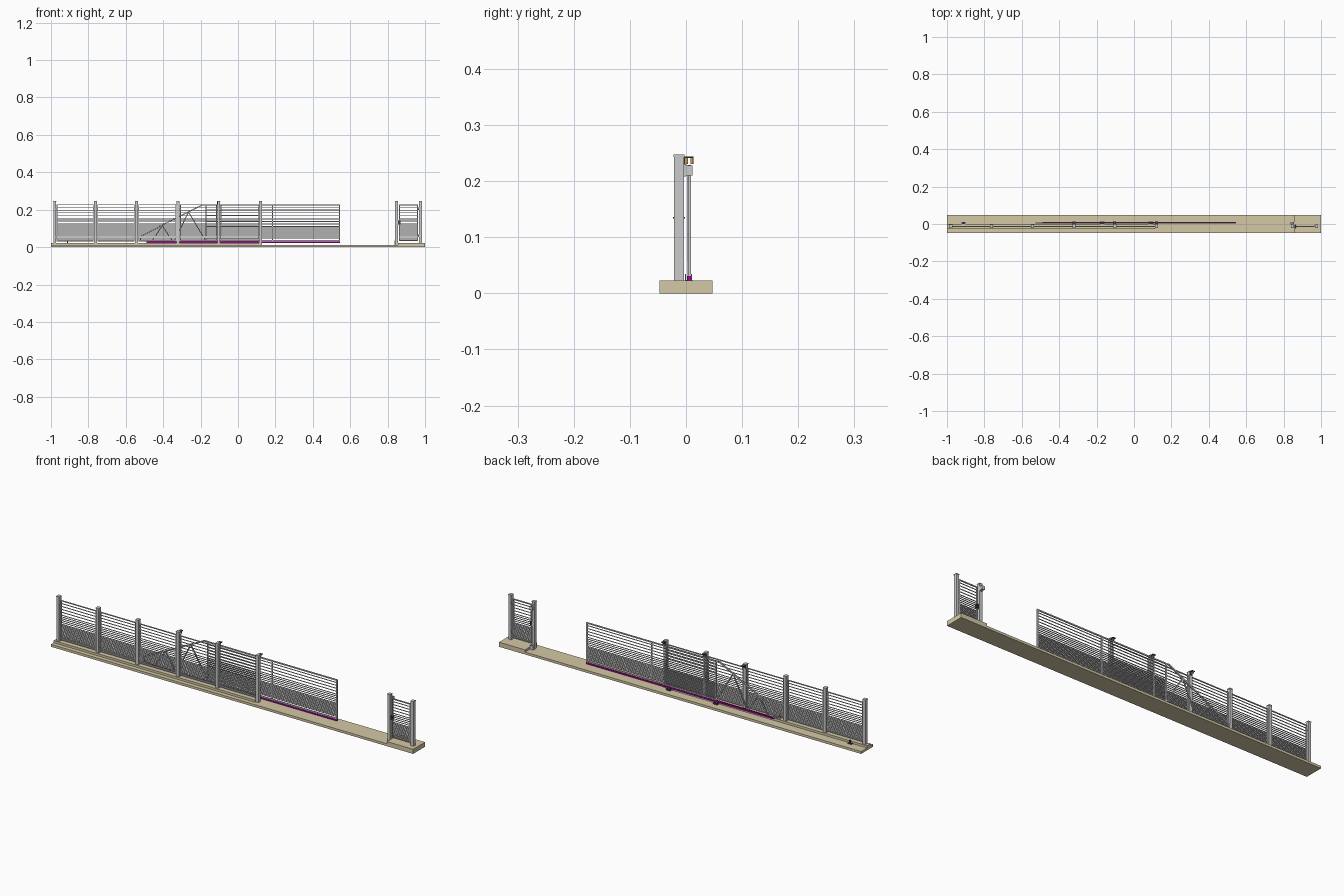
import bpy, bmesh, math
from mathutils import Vector, Matrix

if "Cube" in bpy.data.objects:
    bpy.data.objects.remove(bpy.data.objects["Cube"])


def mat(name, rgb):
    m = bpy.data.materials.new(name)
    m.diffuse_color = (*rgb, 1)
    m.use_nodes = True
    m.node_tree.nodes["Principled BSDF"].inputs["Base Color"].default_value = m.diffuse_color
    return m


SAND = mat("sand_concrete", (0.66, 0.58, 0.38))
MAGENTA = mat("magenta_rail", (0.35, 0.0, 0.3))
DARK = mat("dark_metal", (0.06, 0.05, 0.1))
ORANGE = mat("orange_roller", (0.75, 0.35, 0.05))


def finish(name, bm, m=None):
    bmesh.ops.recalc_face_normals(bm, faces=bm.faces)
    me = bpy.data.meshes.new(name)
    bm.to_mesh(me)
    bm.free()
    ob = bpy.data.objects.new(name, me)
    bpy.context.collection.objects.link(ob)
    if m:
        me.materials.append(m)
    return ob


def add_box(bm, x0, x1, y0, y1, z0, z1):
    mx = Matrix.Translation(((x0 + x1) / 2, (y0 + y1) / 2, (z0 + z1) / 2))
    bmesh.ops.create_cube(bm, size=1, matrix=mx @ Matrix.Diagonal((x1 - x0, y1 - y0, z1 - z0, 1)))


def boxes(name, specs, m=None):
    bm = bmesh.new()
    for s in specs:
        add_box(bm, *s)
    return finish(name, bm, m)


def cylinder(name, c, r, h, axis="Z", m=None):
    bm = bmesh.new()
    rot = {"Z": Matrix(), "Y": Matrix.Rotation(math.pi / 2, 4, "X")}[axis]
    bmesh.ops.create_cone(bm, cap_ends=True, segments=16, radius1=r, radius2=r, depth=h,
                          matrix=Matrix.Translation(c) @ rot)
    ob = finish(name, bm, m)
    for p in ob.data.polygons:
        p.use_smooth = len(p.vertices) == 4
    return ob


def strut(name, a, b, y, w):
    # square bar between two (x, z) points
    a, b = Vector((a[0], y, a[1])), Vector((b[0], y, b[1]))
    d = b - a
    bm = bmesh.new()
    rot = Matrix.Rotation(-math.atan2(d.z, d.x), 4, "Y")
    bmesh.ops.create_cube(bm, size=1, matrix=Matrix.Translation((a + b) / 2) @ rot
                          @ Matrix.Diagonal((d.length, w, w, 1)))
    return finish(name, bm)


def infill(name, x0, x1, y, z0, z1, f=0.004):
    # framed panel: slats are wide apart at the top and dense at the bottom
    hy = 0.0025
    specs = [(x0, x1, y - hy, y + hy, z1 - f, z1), (x0, x1, y - hy, y + hy, z0, z0 + f),
             (x0, x0 + f, y - hy, y + hy, z0 + f, z1 - f), (x1 - f, x1, y - hy, y + hy, z0 + f, z1 - f)]
    z = z1 - 0.016
    while z > z0 + f + 0.003:
        specs.append((x0 + f, x1 - f, y - 0.0015, y + 0.0015, z - 0.0015, z + 0.0015))
        t = (z - z0) / (z1 - z0)
        z -= 0.0055 if t < 0.4 else (0.009 if t < 0.68 else 0.0145)
    return boxes(name, specs)


# Ground slab, fence kerb and raised end block
boxes("ground_slab", [(-1, 1, -0.047, 0.047, 0, 0.012)], SAND)
boxes("fence_kerb", [(-1, 0.112, -0.026, 0.0, 0.012, 0.023)], SAND)
boxes("end_block", [(0.856, 1, -0.047, 0.047, 0.012, 0.023)], SAND)

# Posts with caps
PY = -0.0125
posts = [-0.98, -0.762, -0.543, -0.32, -0.103, 0.12, 0.847, 0.976]
for i, x in enumerate(posts):
    zb = 0.012 if i in (5, 6) else 0.023
    boxes(f"post_{i + 1}", [(x - 0.0075, x + 0.0075, PY - 0.0085, PY + 0.0085, zb, 0.245),
                            (x - 0.0085, x + 0.0085, PY - 0.0095, PY + 0.0095, 0.243, 0.247)])

# Fixed fence panels, with side clips
for i in range(5):
    a, b = posts[i] + 0.01, posts[i + 1] - 0.01
    infill(f"fence_panel_{i + 1}", a, b, PY, 0.03, 0.228)
    boxes(f"panel_clips_{i + 1}", [s for z in (0.05, 0.2) for s in
                                   ((a - 0.004, a + 0.002, PY - 0.003, PY + 0.003, z, z + 0.006),
                                    (b - 0.002, b + 0.004, PY - 0.003, PY + 0.003, z, z + 0.006))])

# Pedestrian gate with hinges and latch
infill("pedestrian_gate", 0.860, 0.963, PY, 0.033, 0.228, 0.005)
for k, z in enumerate((0.06, 0.205)):
    cylinder(f"gate_hinge_{k + 1}", (0.966, PY, z), 0.004, 0.014)
boxes("gate_latch", [(0.85, 0.868, PY - 0.005, PY + 0.005, 0.122, 0.142)], DARK)
boxes("gate_handle", [(0.862, 0.866, PY - 0.011, PY + 0.011, 0.133, 0.136)], DARK)

# Sliding gate leaf: bottom rail, framed infill and dividers
GY = 0.006
boxes("bottom_rail", [(-0.49, 0.545, GY - 0.004, GY + 0.005, 0.023, 0.031)], MAGENTA)
infill("sliding_leaf", -0.175, 0.545, GY, 0.031, 0.229, 0.006)
boxes("leaf_dividers", [(x - 0.003, x + 0.003, GY - 0.0025, GY + 0.0025, 0.036, 0.224)
                        for x in (-0.105, 0.185)])

# Counterbalance tail with bracing
strut("tail_diagonal", (-0.525, 0.057), (-0.19, 0.226), GY, 0.006)
boxes("tail_top_bar", [(-0.195, -0.175, GY - 0.003, GY + 0.003, 0.223, 0.229)])
boxes("tail_end", [(-0.525, -0.519, GY - 0.003, GY + 0.003, 0.031, 0.06),
                   (-0.525, -0.485, GY - 0.003, GY + 0.003, 0.029, 0.035)])
for i, (a, b) in enumerate([((-0.46, 0.031), (-0.405, 0.117)), ((-0.405, 0.117), (-0.35, 0.031)),
                            ((-0.34, 0.031), (-0.265, 0.188)), ((-0.265, 0.188), (-0.17, 0.031))]):
    strut(f"tail_brace_{i + 1}", a, b, GY, 0.005)

# Roller carriages under the bottom rail
for k, cx in enumerate((-0.17, 0.09)):
    boxes(f"carriage_{k + 1}", [(cx - 0.012, cx + 0.012, GY - 0.007, GY + 0.008, 0.012, 0.016),
                                (cx - 0.009, cx + 0.009, GY - 0.003, GY + 0.004, 0.016, 0.024)], DARK)
    for s in (-1, 1):
        cylinder(f"carriage_wheel_{k + 1}_{s}", (cx + s * 0.007, GY, 0.0205), 0.0035, 0.012, "Y", DARK)

# Upper guide brackets with paired rollers
for k, x in enumerate((-0.32, -0.103, 0.12)):
    boxes(f"guide_bracket_{k + 1}", [(x - 0.008, x + 0.008, -0.004, GY + 0.007, 0.241, 0.244),
                                     (x - 0.008, x + 0.008, -0.004, -0.002, 0.228, 0.241)], DARK)
    for s in (-1, 1):
        cylinder(f"guide_roller_{k + 1}_{s}", (x, GY + s * 0.0045, 0.236), 0.0025, 0.011, "Z", ORANGE)

# Catchers on the receiving post
boxes("upper_catcher", [(0.839, 0.855, -0.004, 0.0, 0.208, 0.23),
                        (0.851, 0.855, 0.0, 0.012, 0.21, 0.228),
                        (0.839, 0.851, 0.0, 0.002, 0.21, 0.228),
                        (0.839, 0.851, 0.0095, 0.012, 0.21, 0.228)])
boxes("lower_catcher", [(0.837, 0.855, -0.003, 0.011, 0.012, 0.023),
                        (0.837, 0.855, -0.002, 0.0, 0.023, 0.034),
                        (0.837, 0.855, 0.009, 0.011, 0.023, 0.034)])

# Rear end support near the far end
boxes("rear_stop", [(-0.922, -0.9, GY - 0.005, GY + 0.006, 0.012, 0.015),
                    (-0.914, -0.908, GY - 0.003, GY + 0.004, 0.015, 0.03)], DARK)
